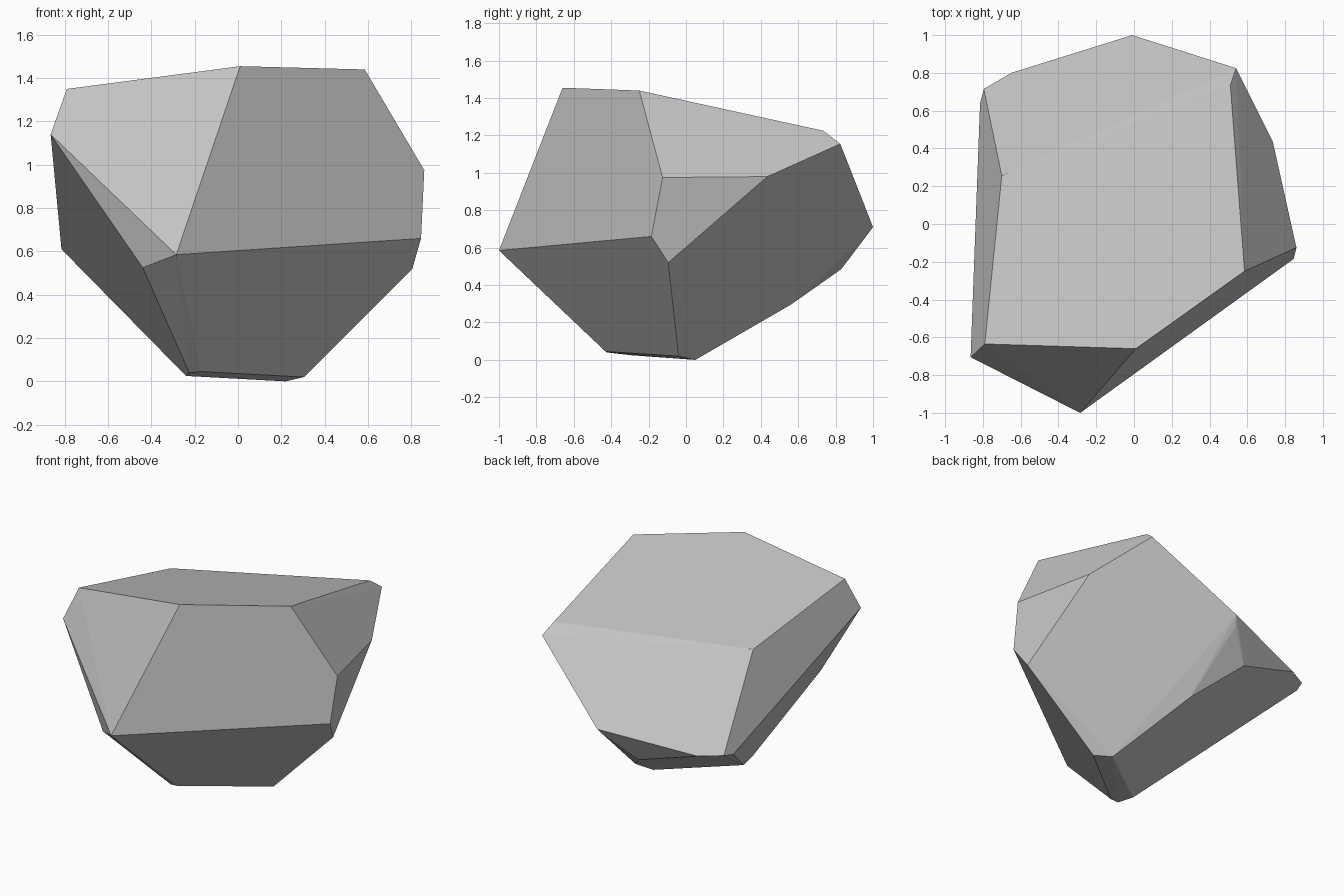
import bpy
import bmesh
import math

# Remove the default object
default_cube = bpy.data.objects.get("Cube")
if default_cube:
    bpy.data.objects.remove(default_cube, do_unlink=True)


def make_material(name, grey):
    """One flat colour for the viewport and for renders."""
    material = bpy.data.materials.new(name)
    material.use_nodes = True
    colour = (grey, grey, grey, 1)
    material.diffuse_color = colour
    shader = material.node_tree.nodes["Principled BSDF"]
    shader.inputs["Base Color"].default_value = colour
    shader.inputs["Roughness"].default_value = 0.9
    return material


def make_boulder(name, corner_rings, material, flatness):
    """Wrap a faceted convex stone around rings of corner points."""
    bm = bmesh.new()
    for ring in corner_rings:
        for corner in ring:
            bm.verts.new(corner)
    hull = bmesh.ops.convex_hull(bm, input=bm.verts[:])
    # Drop any points left inside the hull
    loose = [v for v in hull["geom_interior"] if isinstance(v, bmesh.types.BMVert)]
    bmesh.ops.delete(bm, geom=loose, context="VERTS")
    # Merge nearly coplanar triangles into broad flat facets
    bmesh.ops.dissolve_limit(bm, angle_limit=flatness, verts=[], edges=bm.edges[:])
    bmesh.ops.recalc_face_normals(bm, faces=bm.faces[:])

    mesh = bpy.data.meshes.new(name)
    bm.to_mesh(mesh)
    bm.free()
    mesh.materials.append(material)
    boulder = bpy.data.objects.new(name, mesh)
    bpy.context.collection.objects.link(boulder)
    return boulder


# Sloping top facet
top_rim = [(.01, -.66, 1.455), (.585, -.25, 1.44), (.51, .735, 1.225),
           (-.7, .255, 1.17), (-.79, -.635, 1.35)]

# Upper shoulder, one chipped corner at a time
shoulder = [(-.865, -.705, 1.14), (.86, -.125, .975),
            (.735, .435, .98), (.54, .825, 1.155)]

# Widest belt, front point to back point and left flank
belt = [(-.285, -1, .585), (.845, -.185, .66), (-.01, 1, .71),
        (-.65, .8, .615), (-.795, .715, .625), (-.815, .64, .61)]

# Undercut corners below the belt
undercut = [(-.44, -.87, .525), (.805, -.095, .52), (-.04, .955, .65),
            (-.215, .83, .485), (0, .56, .295)]

# Small foot the stone rests on
foot = [(-.17, -.43, .045), (-.225, -.425, .04), (-.24, -.295, .025),
        (.22, .05, 0), (.305, -.04, .02)]

stone_grey = make_material("stone grey", 0.55)
make_boulder("boulder", [top_rim, shoulder, belt, undercut, foot],
             stone_grey, math.radians(3))
